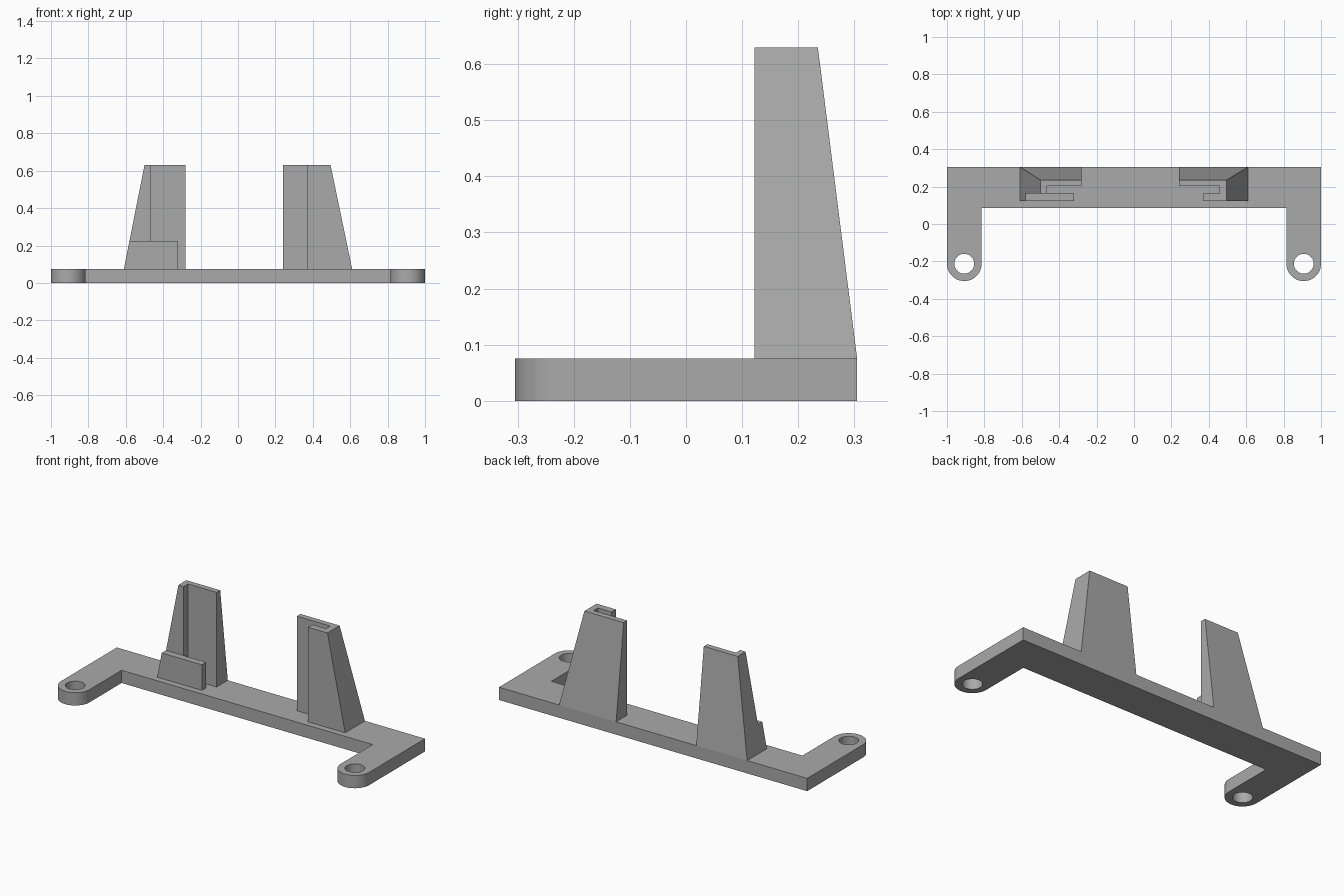
import bpy, bmesh
from math import pi, sin, cos
from mathutils import Vector

cube = bpy.data.objects.get("Cube")
if cube:
    bpy.data.objects.remove(cube, do_unlink=True)

BASE_H, TOP_H = 0.075, 0.63

# One plain grey plastic
grey = bpy.data.materials.new("grey_plastic")
grey.use_nodes = True
colour = (0.4, 0.4, 0.4, 1)
grey.diffuse_color = colour
for node in grey.node_tree.nodes:
    if node.type == 'BSDF_PRINCIPLED':
        node.inputs["Base Color"].default_value = colour


def prism(name, loops, z0, z1, planes=()):
    """Extrude outlines (the first is the border, the rest are holes), then trim by planes."""
    bm = bmesh.new()
    edges = []
    for loop in loops:
        vs = [bm.verts.new((x, y, z0)) for x, y in loop]
        edges += [bm.edges.new((a, b)) for a, b in zip(vs, vs[1:] + vs[:1])]
    bmesh.ops.triangle_fill(bm, edges=edges, use_beauty=True, normal=(0, 0, 1))
    ext = bmesh.ops.extrude_face_region(bm, geom=bm.faces[:])["geom"]
    bmesh.ops.translate(bm, vec=(0, 0, z1 - z0),
                        verts=[g for g in ext if isinstance(g, bmesh.types.BMVert)])
    for point, normal in planes:
        cut = bmesh.ops.bisect_plane(bm, geom=bm.verts[:] + bm.edges[:] + bm.faces[:],
                                     plane_co=point, plane_no=normal, clear_outer=True)
        rim = [g for g in cut["geom_cut"] if isinstance(g, bmesh.types.BMEdge)]
        bmesh.ops.triangle_fill(bm, edges=rim, use_beauty=True, normal=normal)
    bmesh.ops.dissolve_limit(bm, angle_limit=0.001, verts=bm.verts[:], edges=bm.edges[:])
    bmesh.ops.recalc_face_normals(bm, faces=bm.faces[:])
    mesh = bpy.data.meshes.new(name)
    bm.to_mesh(mesh)
    bm.free()
    mesh.materials.append(grey)
    ob = bpy.data.objects.new(name, mesh)
    bpy.context.collection.objects.link(ob)
    return ob


def arc(cx, cy, r, start, end, n):
    return [(cx + r * cos(start + (end - start) * i / n),
             cy + r * sin(start + (end - start) * i / n)) for i in range(n + 1)]


# Base plate: a bar with two round-ended arms, each with a screw hole
ARM_X, ARM_Y, ARM_R, HOLE_R = 0.9075, -0.2125, 0.0925, 0.053
outline = ([(-1, 0.305)] + arc(-ARM_X, ARM_Y, ARM_R, pi, 2 * pi, 24)
           + [(-0.815, 0.085), (0.815, 0.085)]
           + arc(ARM_X, ARM_Y, ARM_R, pi, 2 * pi, 24) + [(1, 0.305)])
holes = [arc(s * ARM_X, ARM_Y, HOLE_R, 0, 2 * pi, 32)[:-1] for s in (-1, 1)]
base = prism("base_plate", [outline] + holes, 0, BASE_H)
bpy.ops.object.select_all(action='DESELECT')
base.select_set(True)
bpy.context.view_layer.objects.active = base
bpy.ops.object.shade_smooth_by_angle(angle=pi / 6)


# Sloping planes that taper the towers towards the top
def taper(side, top_x):
    rise = TOP_H - BASE_H
    return [(Vector((side * 0.61, 0, BASE_H)), Vector((side * rise, 0, 0.61 - top_x)).normalized()),
            (Vector((0, 0.305, BASE_H)), Vector((0, rise, 0.07)).normalized())]


FRONT, SLOT_F, SLOT_B, FAR_Y, FAR_X = 0.122, 0.162, 0.202, 0.4, 0.8

# Left tower: full-height C section around a slot
prism("left_tower", [[(0.24, FAR_Y), (0.24, SLOT_B), (0.458, SLOT_B), (0.458, SLOT_F),
                      (0.37, SLOT_F), (0.37, FRONT), (FAR_X, FRONT), (FAR_X, FAR_Y)]],
      BASE_H, TOP_H, taper(1, 0.495))

# Right tower: L section with a low lip in front of its slot
prism("right_tower", [[(-0.28, FAR_Y), (-0.28, SLOT_B), (-0.466, SLOT_B), (-0.466, SLOT_F),
                       (-FAR_X, SLOT_F), (-FAR_X, FAR_Y)]],
      BASE_H, TOP_H, taper(-1, 0.50))
prism("right_tower_lip", [[(-0.32, FRONT), (-0.32, SLOT_F), (-FAR_X, SLOT_F), (-FAR_X, FRONT)]],
      BASE_H, 0.225, taper(-1, 0.50)[:1])
